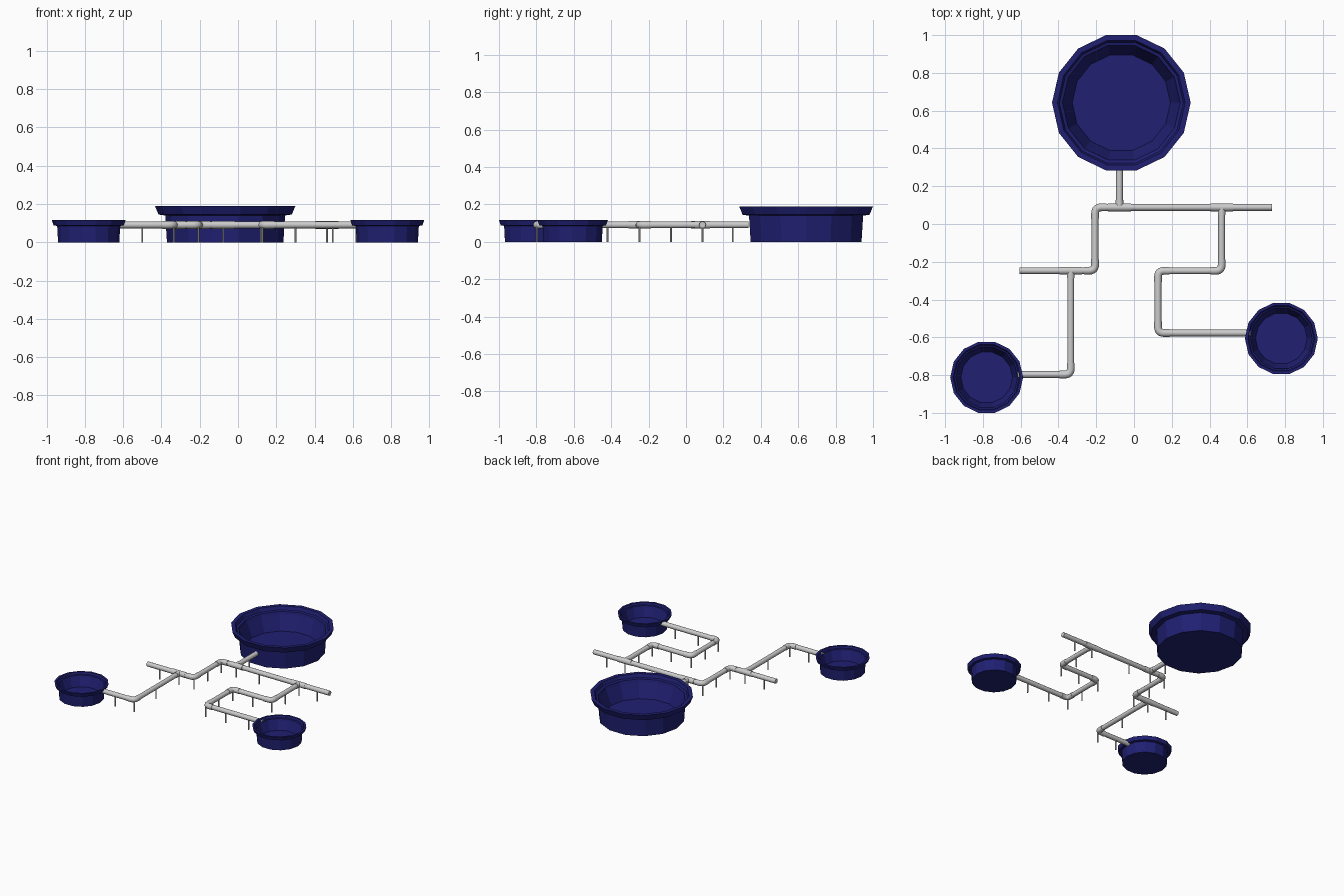
import bpy, bmesh
from math import radians
from mathutils import Matrix, Vector

if "Cube" in bpy.data.objects:
    bpy.data.objects.remove(bpy.data.objects["Cube"])

PIPE_Z, PIPE_R, FIT_R = 0.091, 0.018, 0.0205

blue = bpy.data.materials.new("dark_blue")
blue.diffuse_color = (0.014, 0.014, 0.17, 1)
blue.use_nodes = True
blue.node_tree.nodes["Principled BSDF"].inputs["Base Color"].default_value = blue.diffuse_color

# tub profile (radius, height) from floor centre outside, over the rim, to inner floor
PROFILE = [(0.304, 0), (0.313, 0.14), (0.348, 0.145), (0.367, 0.19), (0.338, 0.19),
           (0.328, 0.165), (0.312, 0.16), (0.306, 0.14), (0.26, 0.03)]


def tub(name, x, y, s=1.0, sz=1.0, n=14):
    bm = bmesh.new()
    rings = []
    for r, z in PROFILE:
        ring = bmesh.ops.create_circle(bm, segments=n, radius=r * s)["verts"]
        # put one corner of the polygon exactly on the x axis
        start = max(range(n), key=lambda i: ring[i].co.x)
        turn = Matrix.Rotation(-Vector((1, 0)).angle_signed(ring[start].co.xy) * -1, 4, 'Z')
        bmesh.ops.transform(bm, matrix=Matrix.Translation((x, y, z * sz)) @ turn, verts=ring)
        rings.append(ring)
    for a, b in zip(rings, rings[1:]):
        for i in range(n):
            j = (i + 1) % n
            bm.faces.new((a[i], a[j], b[j], b[i]))
    bm.faces.new(rings[0])
    bm.faces.new(rings[-1])
    bmesh.ops.recalc_face_normals(bm, faces=bm.faces)
    me = bpy.data.meshes.new(name)
    bm.to_mesh(me)
    bm.free()
    me.materials.append(blue)
    bpy.context.collection.objects.link(bpy.data.objects.new(name, me))


def rounded(pts, rad=0.032, steps=6):
    """Round the inner corners of a flat path."""
    pts = [Vector(p) for p in pts]
    out = [pts[0]]
    for a, p, b in zip(pts, pts[1:], pts[2:]):
        u, v = (a - p).normalized() * rad, (b - p).normalized() * rad
        for k in range(steps + 1):
            t = k / steps
            out.append(p + u * (1 - t) ** 2 + v * t ** 2)
    return out + [pts[-1]]


def tube(name, pts, r):
    cu = bpy.data.curves.new(name, 'CURVE')
    cu.dimensions = '3D'
    cu.bevel_depth, cu.bevel_resolution, cu.use_fill_caps = r, 4, True
    path = rounded(pts)
    sp = cu.splines.new('POLY')
    sp.points.add(len(path) - 1)
    for q, p in zip(sp.points, path):
        q.co = (p.x, p.y, PIPE_Z, 1)
    ob = bpy.data.objects.new(name, cu)
    bpy.context.collection.objects.link(ob)
    bpy.ops.object.select_all(action='DESELECT')
    ob.select_set(True)
    bpy.context.view_layer.objects.active = ob
    bpy.ops.object.convert(target='MESH')
    bpy.ops.object.shade_smooth_by_angle(angle=radians(40))


def pipe_run(name, pts):
    """Pipe along a path with a thicker elbow at each corner."""
    tube(name, pts, PIPE_R)
    for i in range(1, len(pts) - 1):
        p = Vector(pts[i])
        ends = [p + (Vector(q) - p).normalized() * 0.06 for q in (pts[i - 1], pts[i + 1])]
        tube(f"{name}_elbow_{i}", [ends[0], p, ends[1]], FIT_R)


def tee(name, x, y, dy):
    tube(name + "_sleeve", [(x - 0.06, y), (x + 0.06, y)], FIT_R)
    tube(name + "_outlet", [(x, y), (x, y + dy)], FIT_R)


def leg(i, x, y):
    bm = bmesh.new()
    bmesh.ops.create_cone(bm, cap_ends=True, segments=8, radius1=0.005, radius2=0.005,
                          depth=PIPE_Z - 0.01,
                          matrix=Matrix.Translation((x, y, (PIPE_Z - 0.01) / 2)))
    me = bpy.data.meshes.new(f"support_leg_{i}")
    bm.to_mesh(me)
    bm.free()
    bpy.context.collection.objects.link(bpy.data.objects.new(me.name, me))


# tubs
tub("large_tub", -0.067, 0.642)
tub("right_tub", 0.78, -0.606, 0.526, 0.61)
tub("left_tub", -0.78, -0.812, 0.526, 0.61)

# pipes
pipe_run("main_pipe", [(0.73, 0.088), (-0.206, 0.088), (-0.206, -0.247), (-0.605, -0.247)])
pipe_run("inlet_pipe", [(-0.077, 0.088), (-0.077, 0.335)])
pipe_run("right_branch", [(0.464, 0.088), (0.464, -0.248), (0.127, -0.248),
                          (0.127, -0.577), (0.618, -0.577)])
pipe_run("left_branch", [(-0.335, -0.247), (-0.335, -0.797), (-0.618, -0.797)])

# tee fittings
tee("inlet_tee", -0.077, 0.088, 0.04)
tee("right_tee", 0.464, 0.088, -0.04)
tee("left_tee", -0.335, -0.247, -0.04)

# supports
LEGS = [(-0.5, -0.797), (-0.335, -0.797), (-0.335, -0.53), (-0.335, -0.247), (-0.5, -0.247),
        (-0.206, -0.247), (-0.206, -0.08), (-0.206, 0.088), (-0.077, 0.088), (-0.077, 0.25),
        (0.12, 0.088), (0.464, 0.088), (0.62, 0.088), (0.464, -0.08), (0.464, -0.248),
        (0.3, -0.248), (0.127, -0.248), (0.127, -0.42), (0.127, -0.577), (0.3, -0.577),
        (0.495, -0.577)]
for i, (x, y) in enumerate(LEGS, 1):
    leg(i, x, y)
